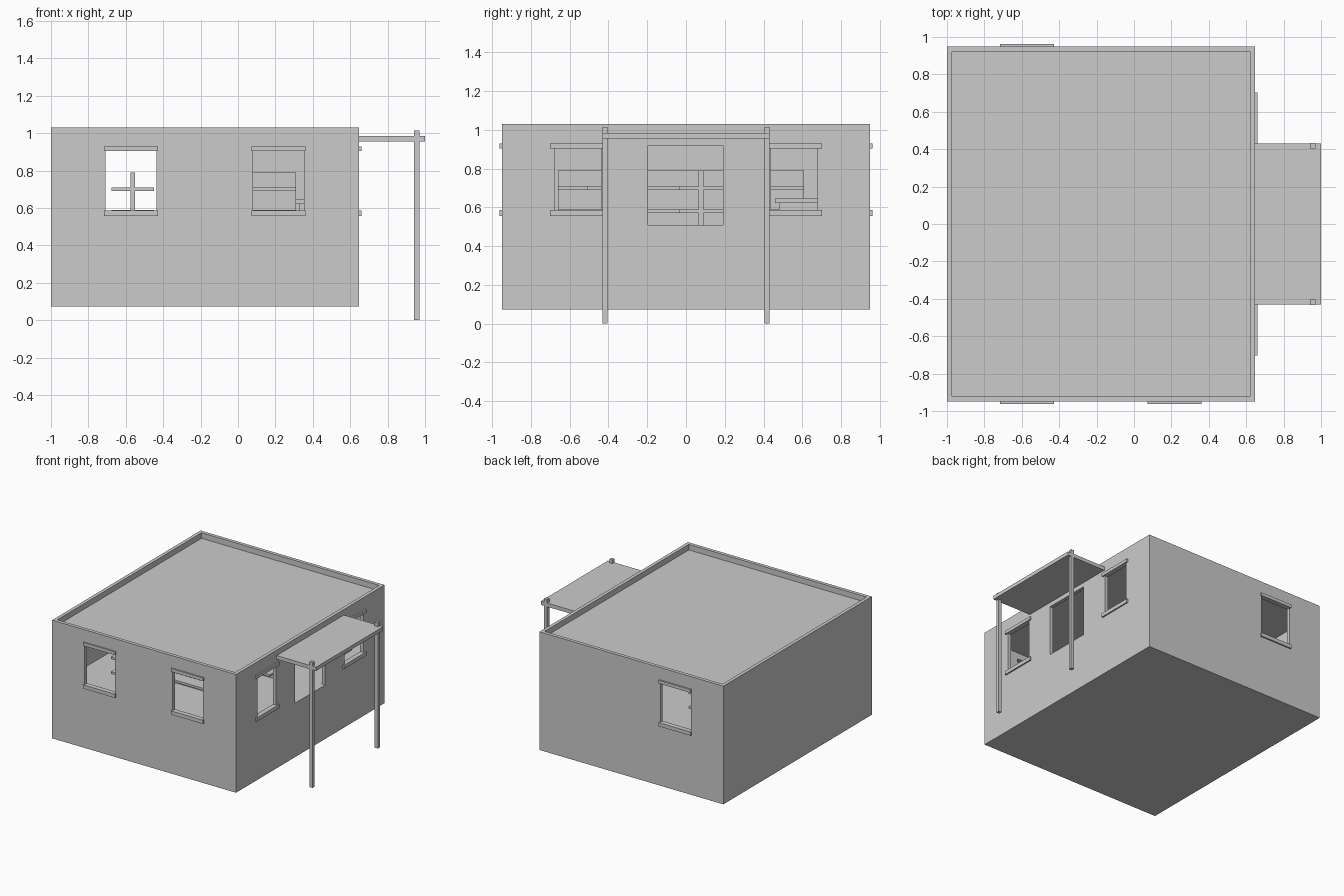
import bpy

if "Cube" in bpy.data.objects:
    bpy.data.objects.remove(bpy.data.objects["Cube"])

def box(name, x0, x1, y0, y1, z0, z1):
    bpy.ops.mesh.primitive_cube_add(size=1, location=((x0+x1)/2, (y0+y1)/2, (z0+z1)/2))
    o = bpy.context.object
    o.name = name
    o.scale = (x1-x0, y1-y0, z1-z0)
    bpy.ops.object.transform_apply(location=True, rotation=True, scale=True)
    return o

def cut(target, *dims):
    c = box("cutter", *dims)
    m = target.modifiers.new("cut", 'BOOLEAN')
    m.operation, m.solver, m.object = 'DIFFERENCE', 'EXACT', c
    bpy.context.view_layer.objects.active = target
    bpy.ops.object.modifier_apply(modifier=m.name)
    bpy.data.objects.remove(c)

X0, X1, Y, T = -1.0, 0.648, 0.95, 0.028
FLOOR = 0.51

# Building shell: room, parapet recess
shell = box("building_shell", X0, X1, -Y, Y, 0.073, 1.03)
cut(shell, X0+T, X1-T, -Y+T, Y-T, FLOOR, 0.955)
cut(shell, X0+T, X1-T, -Y+T, Y-T, 0.985, 1.2)

# Doorway
cut(shell, X1-T-0.03, X1+0.1, -0.195, 0.19, FLOOR, 0.92)

# Windows with lintel and sill, on front, back and right walls
WZ0, WZ1, PROUD = 0.572, 0.917, 0.012
BANDS = (("lintel", 0.904, 0.93), ("sill", 0.557, 0.587))
for label, cx, s in (("front_left", -0.572, -1), ("front_right", 0.216, -1), ("back", -0.572, 1)):
    ya, yb = sorted((s*(Y-T-0.03), s*(Y+0.1)))
    cut(shell, cx-0.136, cx+0.136, ya, yb, WZ0, WZ1)
    ya, yb = sorted((s*(Y-T), s*(Y+PROUD)))
    for part, z0, z1 in BANDS:
        box(f"{label}_window_{part}", cx-0.144, cx+0.144, ya, yb, z0, z1)
for label, cy in (("side_near", -0.558), ("side_far", 0.558)):
    cut(shell, X1-T-0.03, X1+0.1, cy-0.12, cy+0.12, WZ0, WZ1)
    for part, z0, z1 in BANDS:
        box(f"{label}_window_{part}", X1-T, X1+PROUD, cy-0.144, cy+0.144, z0, z1)

# Entrance canopy on two posts
box("canopy", X1, 1.0, -0.43, 0.43, 0.955, 0.985)
for label, y in (("left", -0.418), ("right", 0.418)):
    box(f"canopy_post_{label}", 0.942, 0.97, y-0.014, y+0.014, 0, 1.015)

# Free-standing shelf racks: upright panel with shelves through it
def rack(name, x0, x1, y0, y1, along_y):
    cx, cy, t = (x0+x1)/2, (y0+y1)/2, 0.012
    p = (cx-t, cx+t, y0, y1) if along_y else (x0, x1, cy-t, cy+t)
    box(name + "_panel", *p, FLOOR, 0.79)
    for i, z in enumerate((0.58, 0.70)):
        box(f"{name}_shelf_{i+1}", x0, x1, y0, y1, z-0.009, z+0.009)

rack("rear_rack", -0.675, -0.45, -0.66, 0.61, True)
rack("aisle_rack_near", -0.28, 0.31, -0.51, -0.285, False)
rack("aisle_rack_far", -0.28, 0.31, -0.035, 0.19, False)

# Service counter
box("counter_body", 0.33, 0.46, 0.48, 0.8, FLOOR, 0.622)
box("counter_top", 0.31, 0.48, 0.46, 0.82, 0.622, 0.645)
